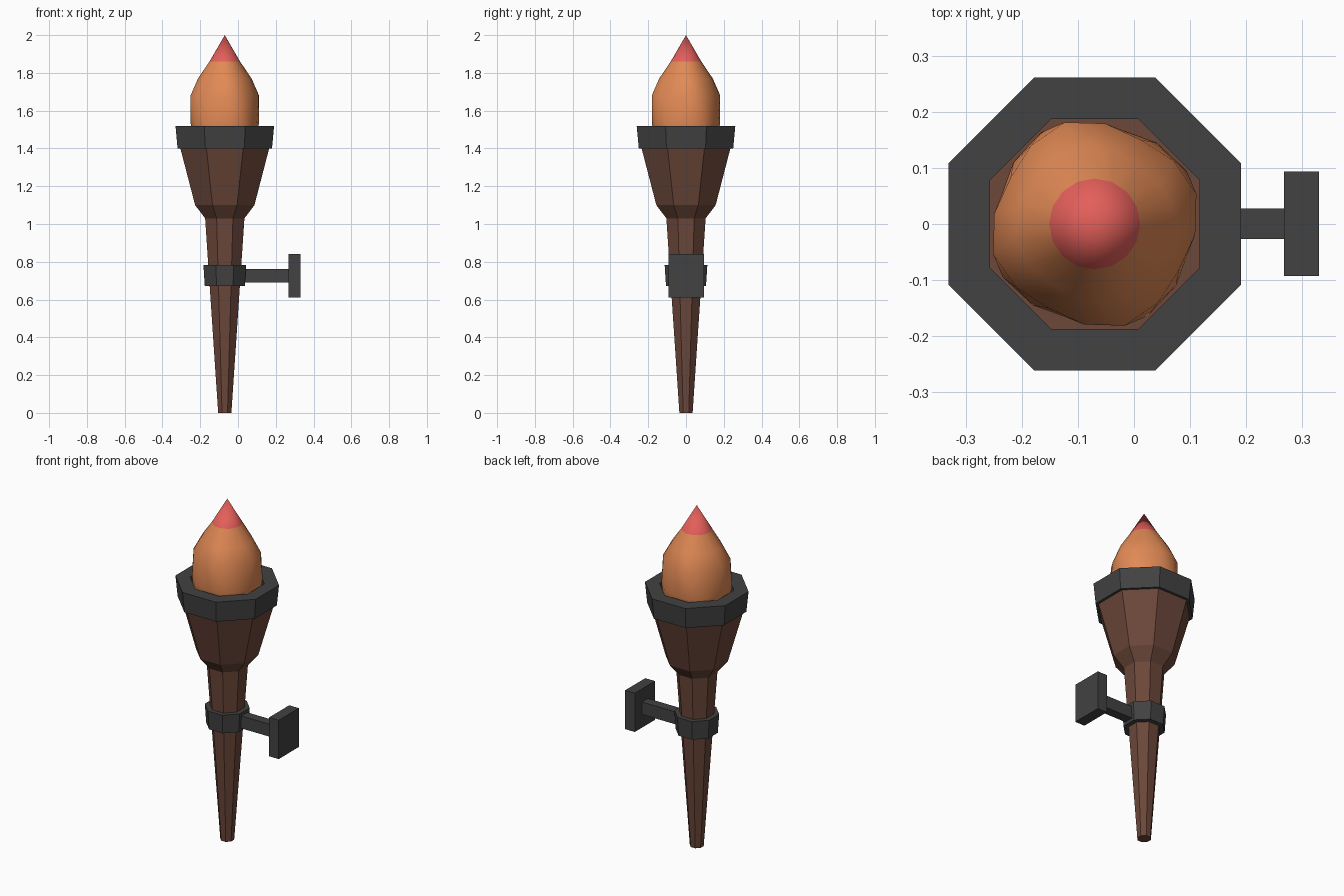
import bpy, bmesh, math

if "Cube" in bpy.data.objects:
    bpy.data.objects.remove(bpy.data.objects["Cube"])

CX = -0.07  # torch axis; the wall bracket extends to +x


def material(name, rgb):
    m = bpy.data.materials.new(name)
    m.diffuse_color = (*rgb, 1)
    m.use_nodes = True
    m.node_tree.nodes["Principled BSDF"].inputs["Base Color"].default_value = m.diffuse_color
    return m


WOOD = material("dark_wood", (0.150, 0.063, 0.042))
IRON = material("dark_iron", (0.054, 0.054, 0.054))
ORANGE = material("flame_orange", (0.76, 0.254, 0.091))
RED = material("flame_red", (0.775, 0.114, 0.102))


def finish(bm, name, *mats):
    bmesh.ops.recalc_face_normals(bm, faces=bm.faces)
    me = bpy.data.meshes.new(name)
    bm.to_mesh(me)
    bm.free()
    for m in mats:
        me.materials.append(m)
    ob = bpy.data.objects.new(name, me)
    bpy.context.collection.objects.link(ob)
    return ob


def octagon_lathe(name, profile, mat, closed=False):
    """Eight-sided lathe with flats on the axes; profile is (apothem, z)."""
    bm = bmesh.new()
    rings = []
    for a, z in profile:
        r = a / math.cos(math.pi / 8)
        angles = [math.pi / 8 + i * math.pi / 4 for i in range(8)]
        rings.append([bm.verts.new((CX + r * math.cos(t), r * math.sin(t), z)) for t in angles])
    pairs = list(zip(rings, rings[1:]))
    if closed:
        pairs.append((rings[-1], rings[0]))
    else:
        bm.faces.new(rings[0])
        bm.faces.new(rings[-1])
    for lo, hi in pairs:
        for i in range(8):
            j = (i + 1) % 8
            bm.faces.new((lo[i], lo[j], hi[j], hi[i]))
    return finish(bm, name, mat)


def box(name, lo, hi, mat):
    bm = bmesh.new()
    bmesh.ops.create_cube(bm, size=1)
    for v in bm.verts:
        v.co = [(l + h) / 2 + c * (h - l) for l, h, c in zip(lo, hi, v.co)]
    return finish(bm, name, mat)


# Tapered wooden handle flaring into the cup
octagon_lathe("handle", [(0.035, 0), (0.104, 1.03), (0.157, 1.10), (0.235, 1.40), (0.237, 1.43)], WOOD)

# Iron rim around the cup and collar around the handle
octagon_lathe("cup_rim", [(0.187, 1.40), (0.250, 1.40), (0.261, 1.52), (0.187, 1.52)], IRON, True)
octagon_lathe("collar", [(0.07, 0.673), (0.106, 0.673), (0.113, 0.783), (0.07, 0.783)], IRON, True)

# Wall bracket
box("bracket_arm", (0.02, -0.027, 0.69), (0.28, 0.028, 0.763), IRON)
box("wall_plate", (0.267, -0.093, 0.612), (0.33, 0.094, 0.84), IRON)

# Twisted four-lobed flame with a red tip
N = 16
bm = bmesh.new()
rings = []
for r, z, lobe in [(0.165, 1.42, 0.03), (0.182, 1.53, 0.04), (0.180, 1.68, 0.05),
                   (0.138, 1.77, 0.04), (0.081, 1.86, 0.0)]:
    twist = (1.86 - z) * 1.6
    ring = []
    for i in range(N):
        t = 2 * math.pi * i / N
        rr = r * (1 + lobe * math.cos(4 * t))
        ring.append(bm.verts.new((CX + rr * math.cos(t + twist), rr * math.sin(t + twist), z)))
    rings.append(ring)
bm.faces.new(rings[0])
for lo, hi in zip(rings, rings[1:]):
    for i in range(N):
        j = (i + 1) % N
        bm.faces.new((lo[i], lo[j], hi[j], hi[i]))
tip = bm.verts.new((CX, 0, 2.0))
for i in range(N):
    bm.faces.new((rings[-1][i], rings[-1][(i + 1) % N], tip))
for f in bm.faces:
    f.smooth = True
    f.material_index = 1 if f.calc_center_median().z > 1.86 else 0
finish(bm, "flame", ORANGE, RED)
